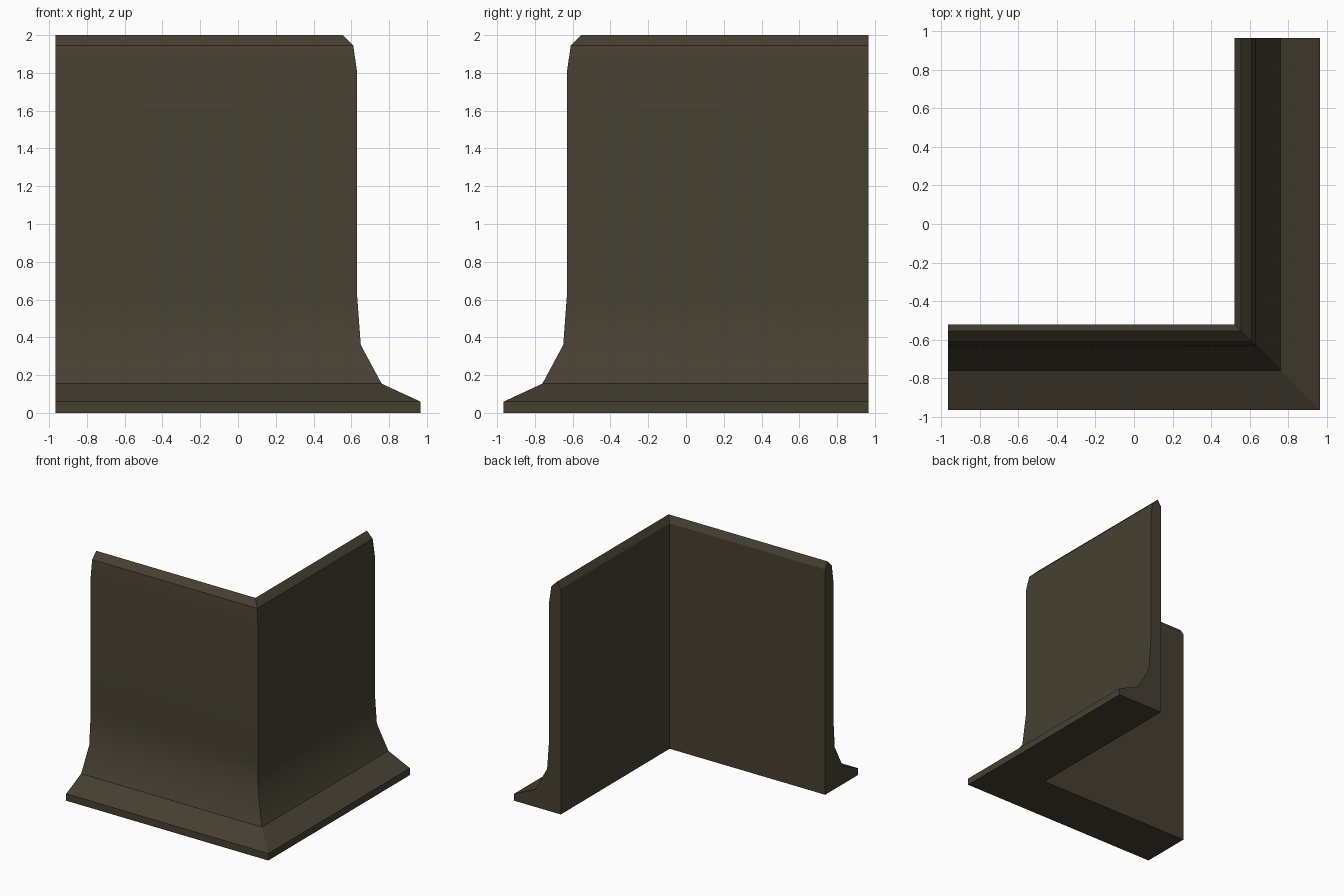
import bpy, bmesh, math

if "Cube" in bpy.data.objects:
    bpy.data.objects.remove(bpy.data.objects["Cube"])

# Cross-section: (distance outward from centre, height)
profile = [(0.52, 0), (0.965, 0), (0.965, 0.06), (0.76, 0.155), (0.65, 0.36),
           (0.63, 0.63), (0.63, 1.81), (0.61, 1.945), (0.555, 2.0), (0.52, 1.945)]
END = 0.965

# One dark brown material
mat = bpy.data.materials.new("dark_brown")
mat.diffuse_color = (0.061, 0.051, 0.031, 1)
mat.use_nodes = True
mat.node_tree.nodes["Principled BSDF"].inputs["Base Color"].default_value = mat.diffuse_color

# Corner trim: profile swept along two walls with a mitred corner
bm = bmesh.new()
rings = [[bm.verts.new((-END, -d, z)) for d, z in profile],
         [bm.verts.new((d, -d, z)) for d, z in profile],
         [bm.verts.new((d, END, z)) for d, z in profile]]
n = len(profile)
for a, b in zip(rings, rings[1:]):
    for i in range(n):
        j = (i + 1) % n
        bm.faces.new((a[i], a[j], b[j], b[i]))
bm.faces.new(rings[0])
bm.faces.new(rings[-1][::-1])
bmesh.ops.recalc_face_normals(bm, faces=bm.faces)

mesh = bpy.data.meshes.new("corner_trim")
bm.to_mesh(mesh)
bm.free()
mesh.materials.append(mat)
obj = bpy.data.objects.new("corner_trim", mesh)
bpy.context.collection.objects.link(obj)

# Smooth the gentle curves, keep the hard edges
bpy.context.view_layer.objects.active = obj
obj.select_set(True)
bpy.ops.object.shade_smooth_by_angle(angle=math.radians(30))
